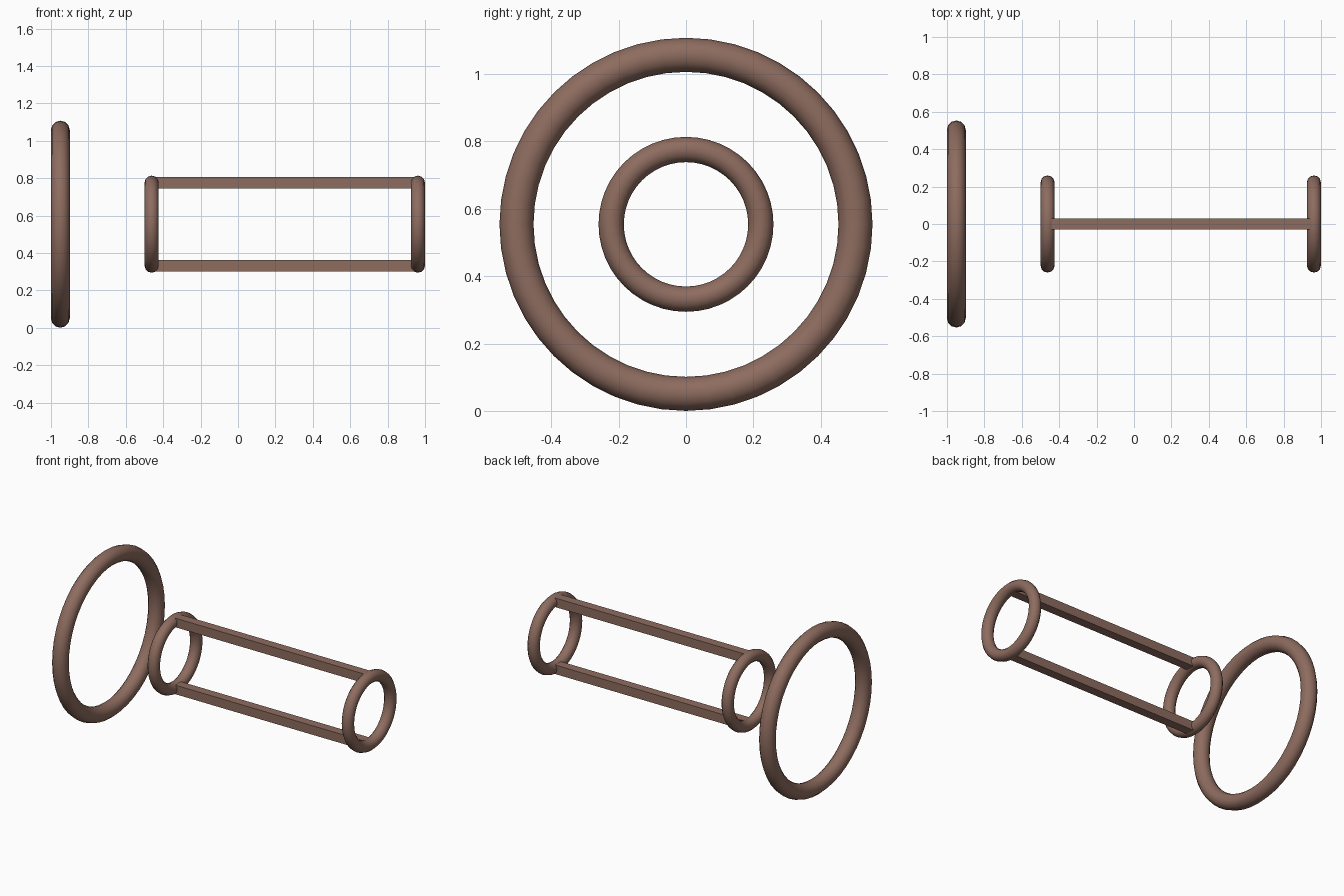
import bpy
import math

if "Cube" in bpy.data.objects:
    bpy.data.objects.remove(bpy.data.objects["Cube"])

ZC = 0.554  # height of the common axis


def ring(name, x, major, minor):
    bpy.ops.mesh.primitive_torus_add(
        major_segments=48, minor_segments=12,
        major_radius=major, minor_radius=minor,
        location=(x, 0, ZC), rotation=(0, math.pi / 2, 0))
    return finish(name, True)


def bar(name, x0, x1, z, size):
    bpy.ops.mesh.primitive_cube_add(size=1, location=((x0 + x1) / 2, 0, z))
    bpy.context.object.scale = (x1 - x0, size, size)
    bpy.ops.object.transform_apply(location=False, rotation=False, scale=True)
    return finish(name, False)


def finish(name, smooth):
    ob = bpy.context.object
    ob.name = name
    ob.data.materials.append(brown)
    if smooth:
        bpy.ops.object.shade_smooth()
    return ob


brown = bpy.data.materials.new("brown")
brown.diffuse_color = (0.27, 0.15, 0.115, 1)
brown.use_nodes = True
brown.node_tree.nodes["Principled BSDF"].inputs["Base Color"].default_value = brown.diffuse_color

# Large free-standing ring
ring("large_ring", -0.95, 0.503, 0.0505)

# Pair of small rings joined by two square bars
R, X0, X1 = 0.222, -0.462, 0.962
ring("small_ring_left", X0, R, 0.0375)
ring("small_ring_right", X1, R, 0.0375)
for name, side in (("upper_bar", 1), ("lower_bar", -1)):
    bar(name, X0, X1, ZC + side * R, 0.06)
